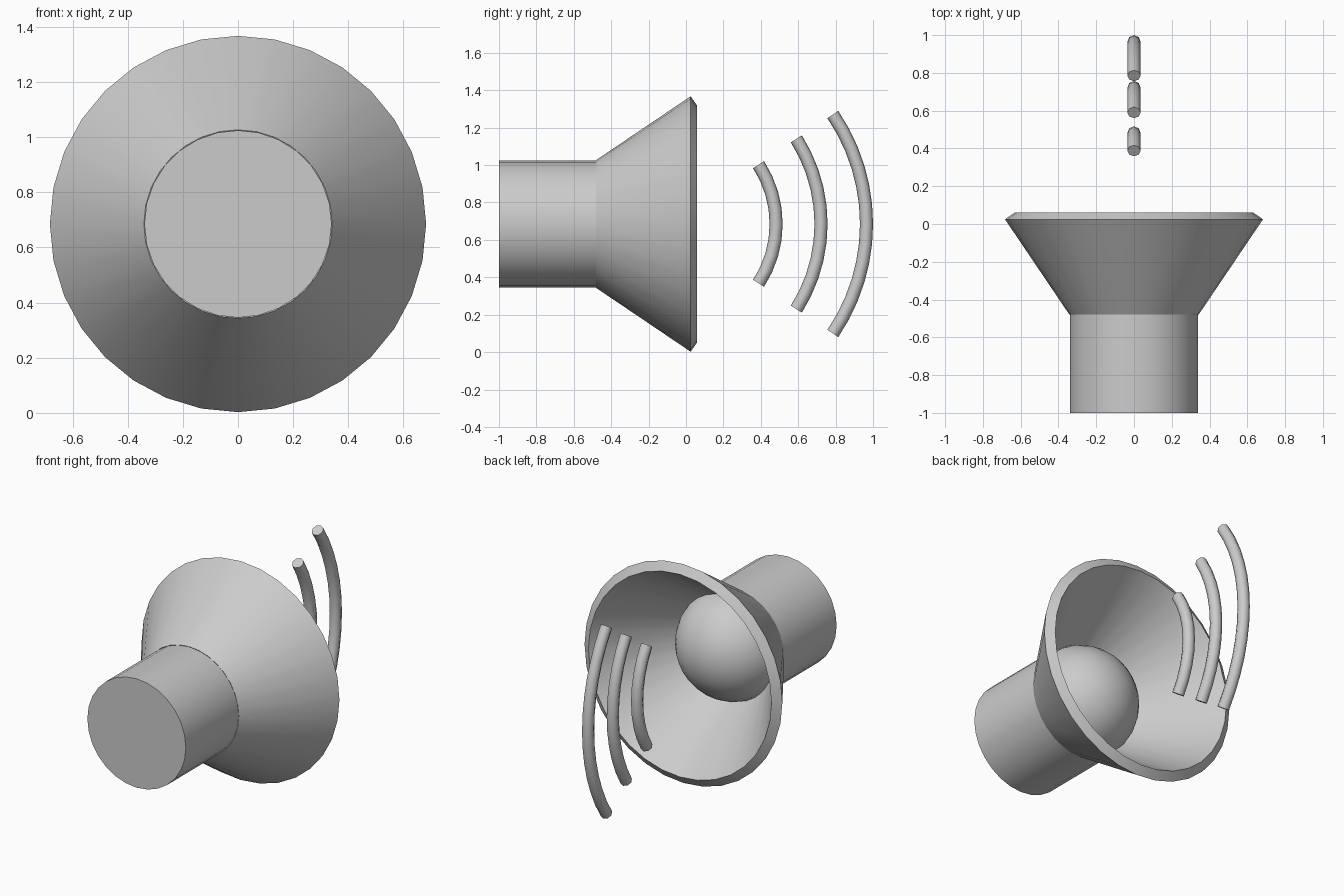
import bpy, bmesh
from math import sin, cos, pi, asin, radians
from mathutils import Vector, Matrix

if "Cube" in bpy.data.objects:
    bpy.data.objects.remove(bpy.data.objects["Cube"])

CZ = 0.685  # height of the horn axis


def finish(name, bm, angle=40):
    bmesh.ops.recalc_face_normals(bm, faces=bm.faces)
    me = bpy.data.meshes.new(name)
    bm.to_mesh(me)
    bm.free()
    ob = bpy.data.objects.new(name, me)
    bpy.context.collection.objects.link(ob)
    bpy.ops.object.select_all(action='DESELECT')
    ob.select_set(True)
    bpy.context.view_layer.objects.active = ob
    bpy.ops.object.shade_smooth_by_angle(angle=radians(angle))
    return ob


def skin(rings, closed=False):
    """Bridge successive rings of points; cap the ends unless closed."""
    bm = bmesh.new()
    vs = [[bm.verts.new(p) for p in r] for r in rings]
    n = len(vs[0])
    pairs = list(zip(vs, vs[1:])) + ([(vs[-1], vs[0])] if closed else [])
    for a, b in pairs:
        for i in range(n):
            j = (i + 1) % n
            bm.faces.new((a[i], a[j], b[j], b[i]))
    if not closed:
        bm.faces.new(vs[0])
        bm.faces.new(vs[-1])
    return bm


def ring(y, r, n):
    return [(r * sin(2 * pi * i / n), y, CZ + r * cos(2 * pi * i / n)) for i in range(n)]


# Rear magnet housing
finish("rear_housing", skin([ring(y, 0.34, 28) for y in (-1.0, -0.48)]))

# Thick flared cone with an angled rim
profile = [(-0.48, 0.342), (0.025, 0.683), (0.06, 0.632), (-0.445, 0.291)]
finish("flared_cone", skin([ring(y, r, 32) for y, r in profile], closed=True), 30)

# Domed centre inside the cone
bm = bmesh.new()
place = Matrix.Translation((0, -0.48, CZ)) @ Matrix.Rotation(radians(90), 4, 'X')
bmesh.ops.create_uvsphere(bm, u_segments=28, v_segments=16, radius=0.338, matrix=place)
finish("centre_dome", bm)


# Sound waves: round tubes bent along arcs in the YZ plane
def sound_wave(name, end_y, apex_y, half, segs, tube=0.035, sides=8):
    sag = apex_y - end_y
    R = (half ** 2 + sag ** 2) / (2 * sag)
    span = asin(half / R)
    rings = []
    for k in range(segs + 1):
        a = -span + 2 * span * k / segs
        out = Vector((0, cos(a), sin(a)))
        c = Vector((0, apex_y - R, CZ)) + out * R
        rings.append([c + out * tube * cos(t) + Vector((tube * sin(t), 0, 0))
                      for t in (2 * pi * i / sides for i in range(sides))])
    finish(name, skin(rings), 50)


sound_wave("sound_wave_small", 0.388, 0.482, 0.317, 8)
sound_wave("sound_wave_medium", 0.59, 0.722, 0.455, 10)
sound_wave("sound_wave_large", 0.785, 0.965, 0.585, 12)
